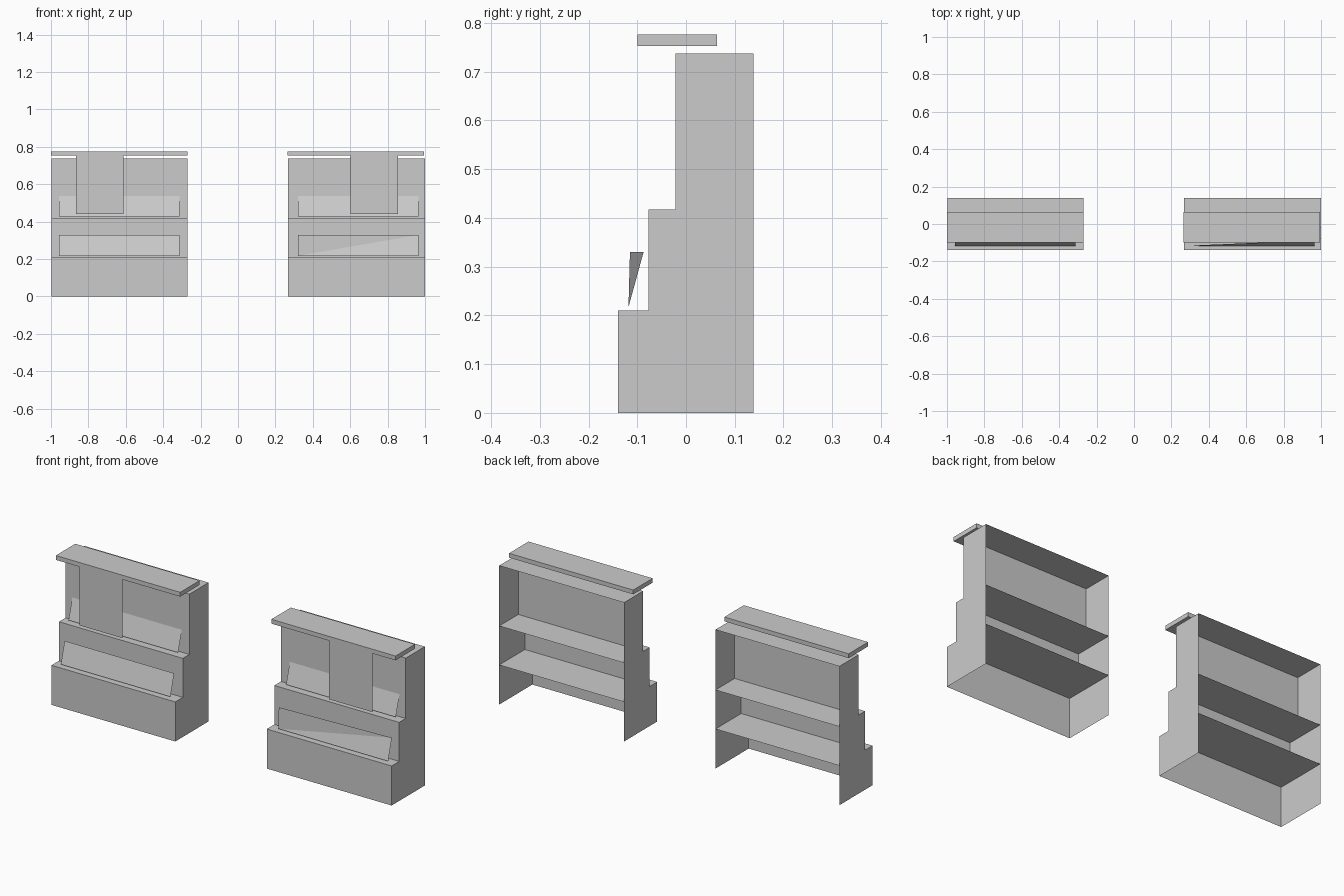
import bpy
import bmesh

cube = bpy.data.objects.get("Cube")
if cube:
    bpy.data.objects.remove(cube, do_unlink=True)

grey = bpy.data.materials.new("plain_grey")
grey.use_nodes = True
grey.diffuse_color = (0.6, 0.6, 0.6, 1)
grey.node_tree.nodes["Principled BSDF"].inputs["Base Color"].default_value = (0.6, 0.6, 0.6, 1)


def make(name, polygons):
    """Build an object from a list of flat polygons."""
    bm = bmesh.new()
    for points in polygons:
        bm.faces.new([bm.verts.new(p) for p in points])
    bmesh.ops.remove_doubles(bm, verts=bm.verts, dist=0.0001)
    mesh = bpy.data.meshes.new(name)
    bm.to_mesh(mesh)
    bm.free()
    mesh.materials.append(grey)
    obj = bpy.data.objects.new(name, mesh)
    bpy.context.collection.objects.link(obj)
    return obj


def strip(x0, x1, a, b):
    """Rectangle spanning x0..x1 between two (y, z) points."""
    return [(x0, *a), (x1, *a), (x1, *b), (x0, *b)]


def box(name, x0, x1, y0, y1, z0, z1):
    ring = [(y0, z0), (y0, z1), (y1, z1), (y1, z0)]
    sides = [strip(x0, x1, ring[i], ring[(i + 1) % 4]) for i in range(4)]
    ends = [[(x0, *p) for p in reversed(ring)], [(x1, *p) for p in ring]]
    make(name, sides + ends)


BACK = 0.138
# Front stepped outline from the floor to the top rear edge
steps = [(-0.14, 0), (-0.14, 0.21), (-0.077, 0.21), (-0.077, 0.417),
         (-0.022, 0.417), (-0.022, 0.737), (BACK, 0.737)]


def cabinet(side, x0, x1):
    # Thin stepped shell, open at the back and underneath
    shell = [strip(x0, x1, a, b) for a, b in zip(steps, steps[1:])]
    outline = steps + [(BACK, 0)]
    shell.append([(x0, *p) for p in outline])
    shell.append([(x1, *p) for p in reversed(outline)])
    make(side + "_cabinet_shell", shell)
    # Shelves carry the steps through to the back
    make(side + "_lower_shelf", [strip(x0, x1, (-0.077, 0.21), (BACK, 0.21))])
    make(side + "_upper_shelf", [strip(x0, x1, (-0.022, 0.417), (BACK, 0.417))])


def display(side, x0, x1, bent):
    # Leaning cards on the two steps
    low, high = (-0.118, 0.217), (-0.087, 0.33)
    if bent:
        bl, br, tr = (x0, *low), (x1, *low), (x1, *high)
        tl = (x0, -0.115, high[1])
        make(side + "_lower_card", [[bl, br, tr], [bl, tr, tl]])
    else:
        make(side + "_lower_card", [strip(x0, x1, low, high)])
    make(side + "_upper_card", [strip(x0, x1, (-0.054, 0.427), (-0.0225, 0.536))])


# Unit on the model's right
cabinet("right", -0.997, -0.27)
display("right", -0.957, -0.314, False)
box("right_canopy", -1.0, -0.27, -0.099, 0.064, 0.753, 0.776)
make("right_hanging_panel", [strip(-0.865, -0.613, (-0.095, 0.44), (-0.095, 0.754))])

# Unit on the model's left
cabinet("left", 0.267, 1.0)
display("left", 0.32, 0.964, True)
box("left_canopy", 0.265, 0.994, -0.099, 0.064, 0.753, 0.776)
make("left_hanging_panel", [strip(0.602, 0.855, (-0.095, 0.44), (-0.095, 0.754))])
